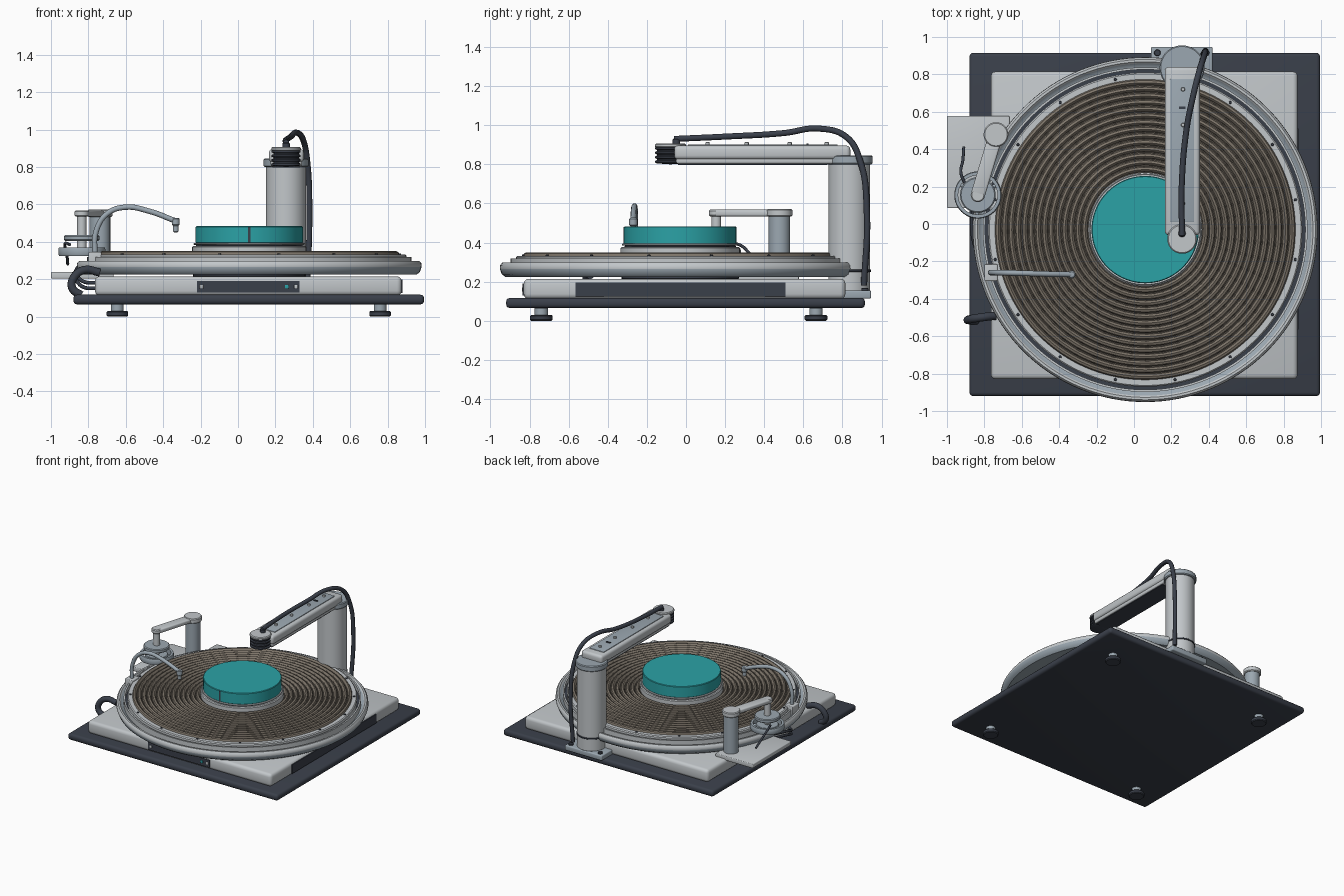
import bpy, bmesh, math
from mathutils import Vector

if "Cube" in bpy.data.objects:
    bpy.data.objects.remove(bpy.data.objects["Cube"])

C = (0.06, -0.03)          # turntable axis


def mat(name, r, g, b):
    m = bpy.data.materials.new(name)
    m.diffuse_color = (r, g, b, 1)
    m.use_nodes = True
    m.node_tree.nodes["Principled BSDF"].inputs["Base Color"].default_value = m.diffuse_color
    return m


LIGHT = mat("light grey", 0.54, 0.57, 0.59)
STEEL = mat("steel grey", 0.33, 0.39, 0.44)
SLATE = mat("dark slate", 0.042, 0.050, 0.068)
TEAL = mat("teal", 0.024, 0.36, 0.38)
BROWN = mat("taupe", 0.21, 0.18, 0.145)
GROOVE = mat("dark taupe", 0.10, 0.086, 0.07)


def finish(bm, name, *mats):
    bmesh.ops.recalc_face_normals(bm, faces=bm.faces)
    me = bpy.data.meshes.new(name)
    bm.to_mesh(me)
    bm.free()
    o = bpy.data.objects.new(name, me)
    bpy.context.collection.objects.link(o)
    for m in mats:
        me.materials.append(m)
    bpy.ops.object.select_all(action='DESELECT')
    o.select_set(True)
    bpy.context.view_layer.objects.active = o
    bpy.ops.object.shade_smooth_by_angle(angle=math.radians(35))
    return o


def box(name, lo, hi, m, bevel=0.0, seg=3):
    bm = bmesh.new()
    bmesh.ops.create_cube(bm, size=1)
    for v in bm.verts:
        v.co = Vector([(a + b) / 2 + c * (b - a) for a, b, c in zip(lo, hi, v.co)])
    if bevel:
        bmesh.ops.bevel(bm, geom=bm.edges[:], offset=bevel, segments=seg,
                        profile=0.5, affect='EDGES')
    return finish(bm, name, m)


def lathe(name, at, prof, *mats, n=48, closed=False, rule=None):
    """Spin (radius, z) points about a vertical axis; rule(band, step) picks the material."""
    bm = bmesh.new()
    rings = []
    for r, z in prof:
        if r == 0:
            rings.append([bm.verts.new((at[0], at[1], z))] * n)
        else:
            rings.append([bm.verts.new((at[0] + r * math.cos(2 * math.pi * i / n),
                                        at[1] + r * math.sin(2 * math.pi * i / n), z))
                          for i in range(n)])
    for k in range(len(rings) if closed else len(rings) - 1):
        a, b = rings[k], rings[(k + 1) % len(rings)]
        for i in range(n):
            j = (i + 1) % n
            f = bm.faces.new(list(dict.fromkeys((a[i], a[j], b[j], b[i]))))
            if rule:
                f.material_index = rule(k, i)
    return finish(bm, name, *mats)


def disc(name, at, r, z0, z1, m, b=0.006, n=48):
    return lathe(name, at, [(0, z0), (r - b, z0), (r, z0 + b), (r, z1 - b),
                            (r - b, z1), (0, z1)], m, n=n)


def tube(name, pts, r, m):
    cu = bpy.data.curves.new(name, 'CURVE')
    cu.dimensions = '3D'
    cu.bevel_depth, cu.bevel_resolution, cu.resolution_u = r, 3, 8
    cu.use_fill_caps = True
    s = cu.splines.new('BEZIER')
    s.bezier_points.add(len(pts) - 1)
    for p, co in zip(s.bezier_points, pts):
        p.co = co
        p.handle_left_type = p.handle_right_type = 'AUTO'
    cu.materials.append(m)
    o = bpy.data.objects.new(name, cu)
    bpy.context.collection.objects.link(o)
    return o


# Base plate, body, side panels and feet
box("base_plate", (-0.88, -0.92, 0.065), (0.995, 0.915, 0.117), SLATE, 0.02)
box("body", (-0.765, -0.83, 0.112), (0.875, 0.815, 0.215), LIGHT, 0.025)
box("front_panel", (-0.22, -0.835, 0.13), (0.33, -0.82, 0.19), SLATE)
box("right_panel", (0.86, -0.565, 0.125), (0.880, 0.51, 0.197), SLATE)
for x, m in ((0.26, TEAL), (0.31, LIGHT), (-0.195, LIGHT)):
    box("panel_button", (x - 0.01, -0.839, 0.15), (x + 0.01, -0.83, 0.17), m, 0.003)
for x in (-0.645, 0.76):
    for y in (-0.74, 0.665):
        disc("foot_stem", (x, y), 0.034, 0.02, 0.07, STEEL, n=24)
        disc("foot_pad", (x, y), 0.058, 0.0, 0.03, SLATE, n=32)

# Round tray: spindle, rolled rim, gutter and inner flange
disc("spindle", C, 0.3, 0.21, 0.24, SLATE)
lathe("tray_rim", C, [(0, 0.228), (0.86, 0.225), (0.895, 0.225), (0.912, 0.238),
                      (0.922, 0.265), (0.92, 0.285), (0.91, 0.297), (0.897, 0.297),
                      (0.888, 0.287), (0.868, 0.272), (0.80, 0.268), (0, 0.268)],
      STEEL, LIGHT, n=128, rule=lambda k, i: int(4 <= k <= 7))
lathe("gutter_ring", C, [(0.856, 0.265), (0.868, 0.265), (0.868, 0.318), (0.856, 0.318)],
      LIGHT, n=128, closed=True)
lathe("gutter_shadow_gap", C, [(0.82, 0.27), (0.857, 0.27), (0.857, 0.285), (0.82, 0.285)],
      SLATE, n=128, closed=True)
lathe("platter_flange", C, [(0.78, 0.262), (0.835, 0.262), (0.84, 0.268), (0.84, 0.325),
                            (0.833, 0.332), (0.78, 0.332)], LIGHT, n=128, closed=True)
for i in range(16):
    a = math.pi * (i + 0.5) / 8
    disc("flange_bolt", (C[0] + 0.818 * math.cos(a), C[1] + 0.818 * math.sin(a)),
         0.008, 0.325, 0.338, SLATE, 0.002, 10)

# Grooved platter: arched ridges separated by narrow dotted grooves
prof, bands, step = [(0, 0.27), (0.805, 0.27)], 14, 0.5 / 14
for k in range(bands):
    r = 0.803 - k * step
    prof += [(r, 0.335), (r - 0.006, 0.345), (r - step * 0.5, 0.35), (r - step + 0.011, 0.345),
             (r - step + 0.006, 0.335)]
prof.append((0, 0.335))
lathe("grooved_platter", C, prof, BROWN, GROOVE, n=192,
      rule=lambda k, i: int(k > 5 and ((k - 2) % 5 == 4 or
                                       ((k - 2) % 5 in (0, 3) and i % 4 == 0))))

# Centre hub and teal disc with a small notch mark
disc("hub_collar", C, 0.305, 0.33, 0.378, LIGHT, n=96)
disc("hub_seam", C, 0.285, 0.37, 0.388, SLATE, n=96)
disc("hub_plate", C, 0.297, 0.384, 0.394, LIGHT, 0.003, n=96)
disc("teal_disc", C, 0.287, 0.392, 0.483, TEAL, 0.004, n=96)
box("notch_mark", (C[0] - 0.006, C[1] - 0.289, 0.395), (C[0] + 0.006, C[1] - 0.281, 0.48), SLATE)

# Main column with foot bracket and cap
COL = (0.257, 0.835)
box("column_bracket", (0.09, 0.75, 0.113), (0.42, 0.947, 0.155), STEEL, 0.008)
for x in (0.125, 0.385):
    disc("bracket_bolt", (x, 0.915), 0.018, 0.15, 0.168, SLATE, 0.003, 16)
disc("column", COL, 0.107, 0.15, 0.81, LIGHT)
disc("column_cap", COL, 0.12, 0.80, 0.845, STEEL)
disc("cable_clamp", COL, 0.112, 0.25, 0.262, SLATE, 0.003)

# Main arm with dark underside, inset top plate and screws
box("arm", (0.165, -0.06, 0.825), (0.352, 0.84, 0.896), LIGHT, 0.02)
box("arm_underside", (0.175, -0.05, 0.803), (0.342, 0.82, 0.835), LIGHT, 0.01)
box("arm_bottom_cover", (0.185, -0.04, 0.798), (0.332, 0.72, 0.806), SLATE)
box("arm_top_plate", (0.192, 0.01, 0.89), (0.322, 0.775, 0.901), STEEL, 0.003)
for y in (0.11, 0.31, 0.53, 0.72):
    disc("arm_screw", (0.262, y), 0.011, 0.895, 0.914, LIGHT, 0.003, 16)
box("arm_switch", (0.24, 0.615, 0.898), (0.275, 0.627, 0.907), SLATE)

# Ribbed head at the arm tip
HEAD = (0.257, -0.08)
ribs = [(0, 0.80)]
for k in range(4):
    z = 0.805 + k * 0.023
    ribs += [(0.068, z), (0.078, z + 0.004), (0.078, z + 0.013), (0.068, z + 0.017)]
lathe("ribbed_head", HEAD, ribs + [(0, 0.895)], SLATE)
disc("head_cap", HEAD, 0.079, 0.885, 0.907, LIGHT)
disc("cable_plug", (0.257, -0.05), 0.02, 0.90, 0.932, SLATE, n=20)
tube("main_cable", [(0.257, -0.06, 0.93), (0.255, 0.2, 0.942), (0.28, 0.5, 0.96),
                    (0.315, 0.68, 0.983), (0.35, 0.82, 0.94), (0.372, 0.89, 0.82),
                    (0.382, 0.925, 0.55), (0.372, 0.91, 0.18)], 0.016, SLATE)

# Side shelf with post, swing arm and hanging discs
box("shelf", (-1.0, 0.085, 0.203), (-0.665, 0.577, 0.238), LIGHT, 0.006)
POST, TIP = (-0.738, 0.478), (-0.835, 0.155)
disc("shelf_post", POST, 0.055, 0.23, 0.54, STEEL)
disc("post_cap", POST, 0.066, 0.533, 0.572, LIGHT)
mid = [(a + b) / 2 for a, b in zip(POST, TIP)]
dx, dy = POST[0] - TIP[0], POST[1] - TIP[1]
L = math.hypot(dx, dy) / 2
swing = box("swing_arm", (-0.038, -L, -0.017), (0.038, L, 0.017), LIGHT, 0.01)
swing.location = (mid[0], mid[1], 0.551)
swing.rotation_euler.z = -math.atan2(dx, dy)
disc("swing_arm_tip", TIP, 0.038, 0.534, 0.568, LIGHT, n=32)
disc("hanging_rod", TIP, 0.025, 0.36, 0.55, LIGHT, n=24)
disc("upper_disc", TIP, 0.095, 0.405, 0.435, STEEL)
disc("lower_disc", TIP, 0.085, 0.345, 0.36, STEEL)
lathe("hanging_ring", TIP, [(0.105, 0.325), (0.122, 0.325), (0.126, 0.335), (0.126, 0.36),
                            (0.122, 0.37), (0.105, 0.37)], STEEL, n=64, closed=True)
for a in range(3):
    t = a * 2.094 + 0.5
    tube("ring_spoke", [(TIP[0], TIP[1], 0.35),
                        (TIP[0] + 0.115 * math.cos(t), TIP[1] + 0.115 * math.sin(t), 0.345)],
         0.01, STEEL)
tube("sensor_wire", [(-0.90, 0.21, 0.385), (-0.925, 0.27, 0.39), (-0.915, 0.34, 0.33),
                     (-0.91, 0.41, 0.28)], 0.008, SLATE)

# Curved spray tube with its block and nozzle
box("tube_block", (-0.80, -0.305, 0.26), (-0.73, -0.215, 0.345), LIGHT, 0.006)
tube("spray_tube", [(-0.765, -0.26, 0.33), (-0.76, -0.26, 0.45), (-0.70, -0.261, 0.55),
                    (-0.60, -0.263, 0.585), (-0.48, -0.267, 0.565), (-0.335, -0.27, 0.512)],
     0.015, STEEL)
disc("nozzle", (-0.333, -0.27), 0.021, 0.485, 0.527, STEEL, n=24)
disc("nozzle_tip", (-0.333, -0.27), 0.015, 0.45, 0.49, STEEL, n=24)

# Drain hose and thin lines on the left side
tube("drain_hose", [(-0.74, -0.49, 0.235), (-0.82, -0.50, 0.25), (-0.88, -0.51, 0.205),
                    (-0.885, -0.515, 0.15), (-0.84, -0.515, 0.115)], 0.022, SLATE)
for k in range(2):
    z = 0.03 * k
    tube("supply_line", [(-0.75, -0.22, 0.15 + z), (-0.82, -0.17, 0.155 + z),
                         (-0.865, -0.05, 0.2 + z), (-0.86, 0.09, 0.23 + z)], 0.01, SLATE)
